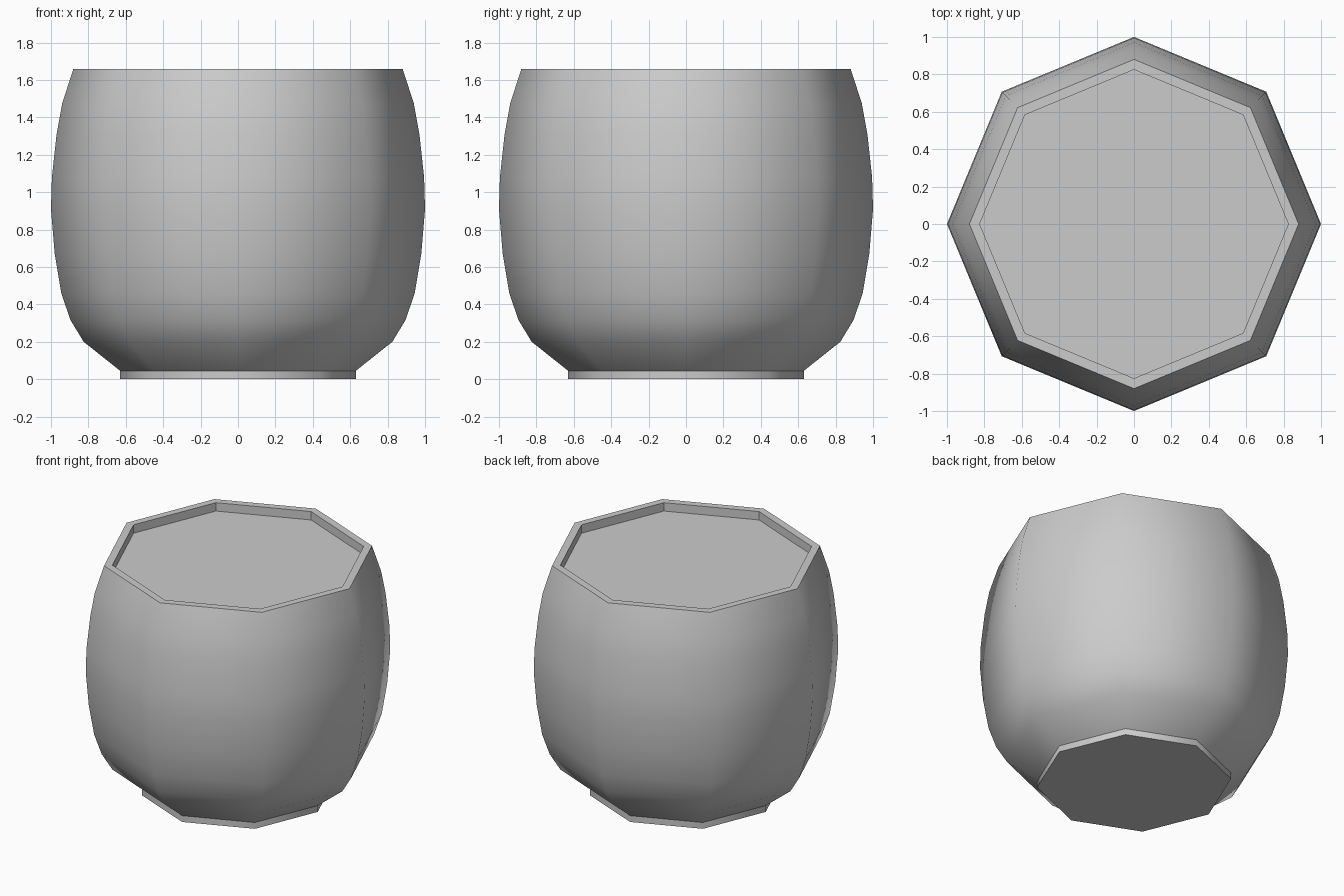
import bpy
import bmesh
from math import cos, sin, tau

cube = bpy.data.objects.get("Cube")
if cube:
    bpy.data.objects.remove(cube, do_unlink=True)

SIDES = 8

grey = bpy.data.materials.new("plain grey")
grey.use_nodes = True
colour = (0.6, 0.6, 0.6, 1)
grey.diffuse_color = colour
grey.node_tree.nodes["Principled BSDF"].inputs["Base Color"].default_value = colour


def turned_part(name, profile, smooth, cap_start=False, cap_end=False):
    """Turn a (radius, height) profile into an eight-sided part."""
    bm = bmesh.new()
    rings = [[bm.verts.new((r * cos(tau * i / SIDES), r * sin(tau * i / SIDES), z))
              for i in range(SIDES)] for r, z in profile]
    for low, high in zip(rings, rings[1:]):
        for i in range(SIDES):
            j = (i + 1) % SIDES
            face = bm.faces.new((low[i], low[j], high[j], high[i]))
            face.smooth = smooth
    if cap_start:
        bm.faces.new(rings[0][::-1])
    if cap_end:
        bm.faces.new(rings[-1])
    # keep the cap borders crisp
    for edge in bm.edges:
        if any(len(f.verts) == SIDES for f in edge.link_faces):
            edge.smooth = False
    mesh = bpy.data.meshes.new(name)
    bm.to_mesh(mesh)
    bm.free()
    mesh.materials.append(grey)
    obj = bpy.data.objects.new(name, mesh)
    bpy.context.collection.objects.link(obj)
    return obj


# Short straight foot, closed underneath
turned_part("foot", [(0.63, 0), (0.63, 0.045)], True, cap_start=True)

# Rounded outer wall
turned_part("pot_wall", [(0.63, 0.045), (0.825, 0.2), (0.895, 0.315), (0.945, 0.46),
                         (0.98, 0.67), (1.0, 0.91), (0.995, 1.08), (0.97, 1.31),
                         (0.94, 1.475), (0.88, 1.66)], True)

# Flat rim, shallow inner wall and the filled surface
turned_part("rim_and_filling", [(0.88, 1.66), (0.825, 1.66), (0.825, 1.6)],
            False, cap_end=True)
